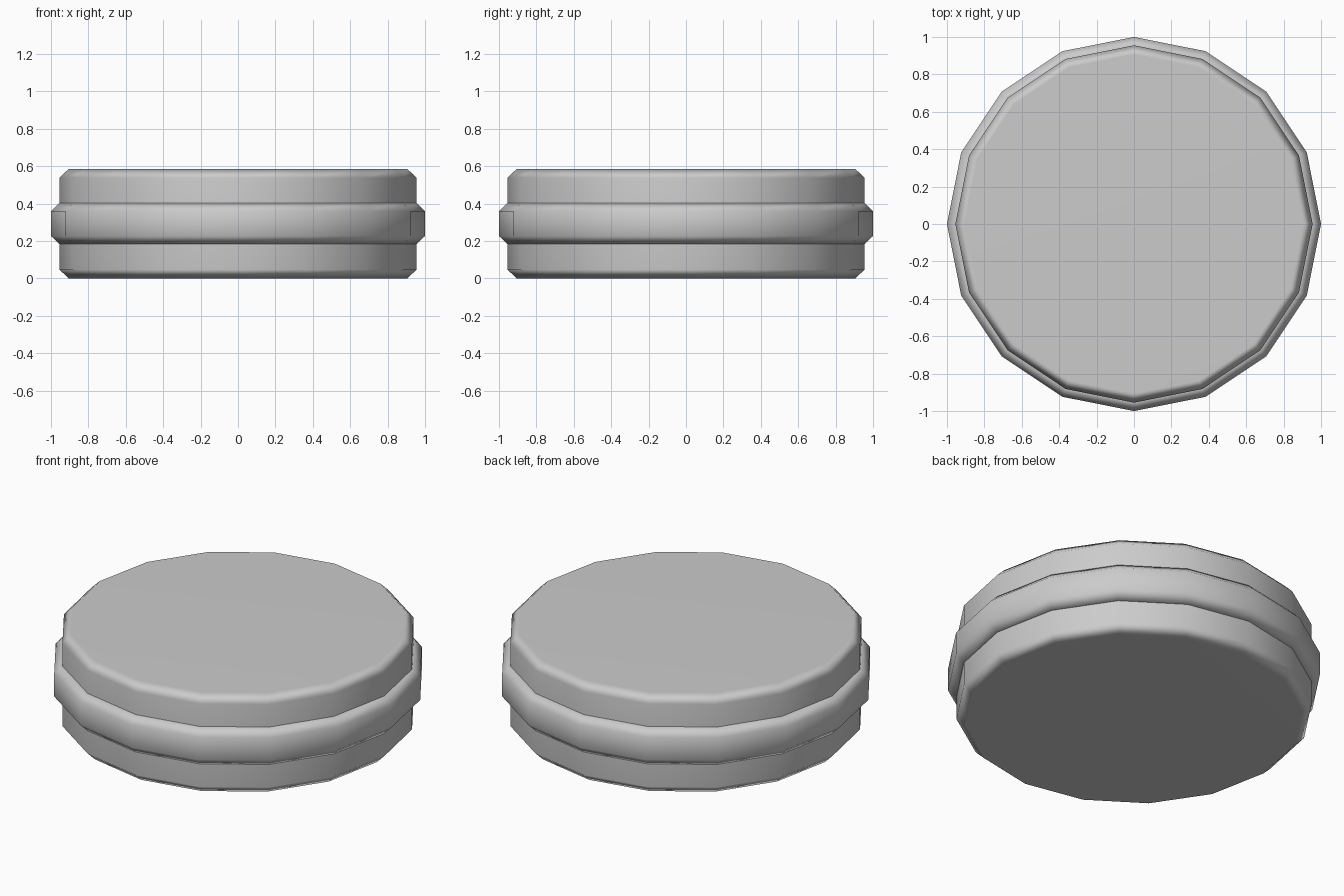
import bpy
import math

if "Cube" in bpy.data.objects:
    bpy.data.objects.remove(bpy.data.objects["Cube"])


def disc(name, radius, z0, z1, bevel):
    """16-sided disc with chamfered rims and soft shading."""
    bpy.ops.mesh.primitive_cylinder_add(
        vertices=16, radius=radius, depth=z1 - z0, location=(0, 0, (z0 + z1) / 2))
    ob = bpy.context.object
    ob.name = name
    bpy.ops.object.shade_smooth()
    mod = ob.modifiers.new("rim_chamfer", 'BEVEL')
    mod.width = bevel
    mod.segments = 1
    mod.limit_method = 'ANGLE'
    mod.angle_limit = math.radians(40)
    # keep caps flat-looking while the chamfers blend
    ob.modifiers.new("flat_caps", 'WEIGHTED_NORMAL')
    return ob


# Main round body
disc("body", 0.955, 0.0, 0.585, 0.048)

# Wider band around the middle
disc("middle_band", 1.0, 0.175, 0.412, 0.052)
